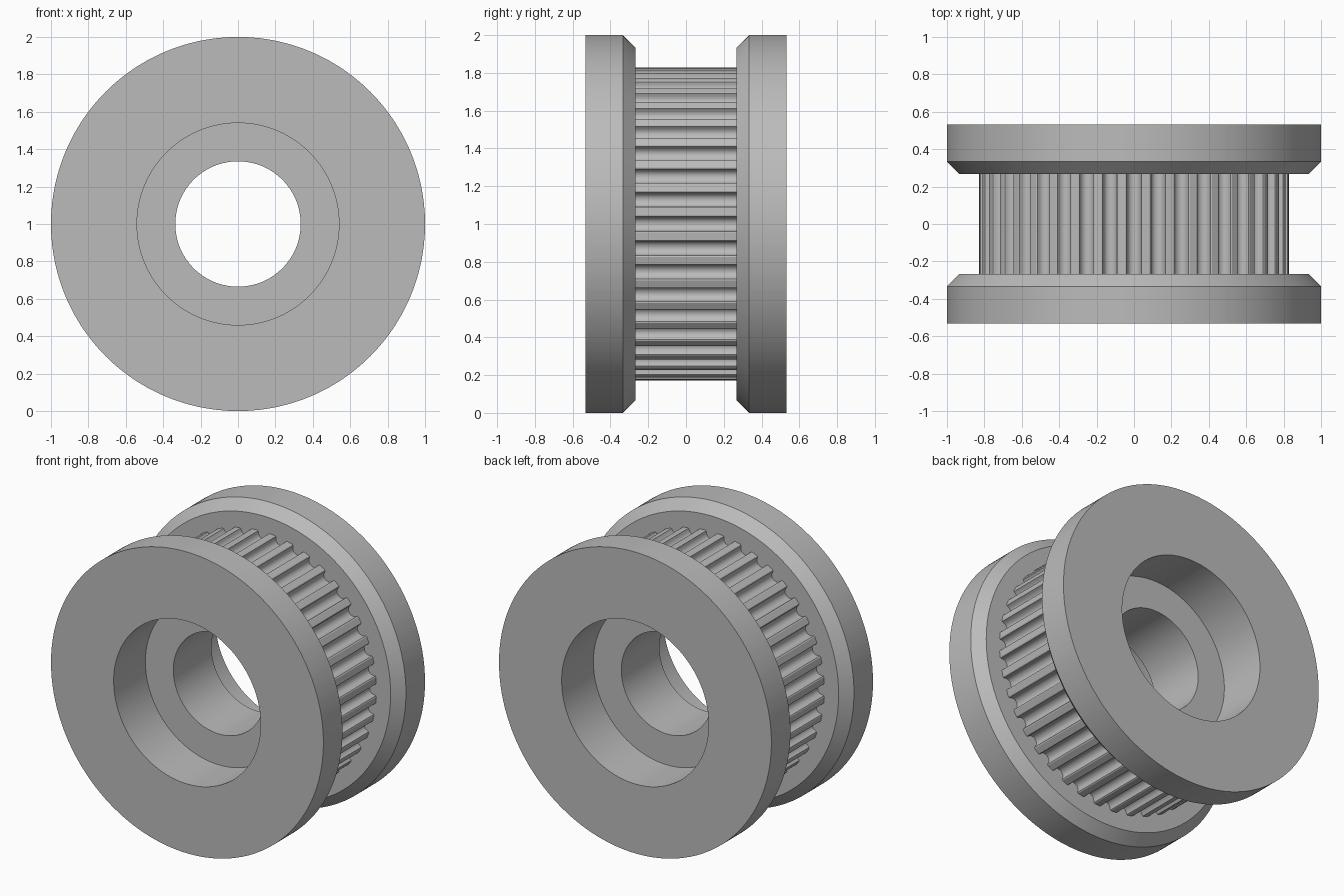
import bpy
import bmesh
import math

cube = bpy.data.objects.get("Cube")
if cube:
    bpy.data.objects.remove(cube, do_unlink=True)

TEETH = 40
OUTER = 0.83          # radius at tooth tips
RIM, BEVEL = 1.0, 0.934
BORE, RECESS = 0.335, 0.54

# Half of one rounded groove: sideways offset and depth below the tips
HALF_GROOVE = [(0.046, 0), (0.039, 0.004), (0.0365, 0.018), (0.031, 0.034),
               (0.018, 0.046), (0, 0.05)]
GROOVE = [(-x, d) for x, d in HALF_GROOVE] + [(x, d) for x, d in HALF_GROOVE[-2::-1]]

# Angle and toothed radius of every step around the wheel
steps = []
for i in range(TEETH):
    centre = math.tau * i / TEETH
    for x, depth in GROOVE:
        r = OUTER - depth
        steps.append((centre + math.asin(x / r), r))

# Cross-section of the front half, from bore to teeth; None means toothed radius
half = [(BORE, -0.2), (RECESS, -0.2), (RECESS, -0.533), (RIM, -0.533),
        (RIM, -0.333), (BEVEL, -0.267), (None, -0.267)]
profile = half + [(r, -y) for r, y in reversed(half)]


def ring(bm, radius, y):
    """One loop of vertices around the axle."""
    return [bm.verts.new(((radius or r) * math.sin(a), y, 1 + (radius or r) * math.cos(a)))
            for a, r in steps]


# Pulley body: the closed section swept round the axle
bm = bmesh.new()
rings = [ring(bm, r, y) for r, y in profile]
count = len(steps)
for k, a in enumerate(rings):
    b = rings[(k + 1) % len(rings)]
    for i in range(count):
        j = (i + 1) % count
        bm.faces.new((a[i], a[j], b[j], b[i]))
bmesh.ops.recalc_face_normals(bm, faces=bm.faces)
mesh = bpy.data.meshes.new("toothed_pulley")
bm.to_mesh(mesh)
bm.free()
pulley = bpy.data.objects.new("toothed_pulley", mesh)
bpy.context.collection.objects.link(pulley)

# Plain grey metal
grey = bpy.data.materials.new("plain_grey")
grey.use_nodes = True
colour = (0.5, 0.5, 0.5, 1)
grey.diffuse_color = colour
grey.node_tree.nodes["Principled BSDF"].inputs["Base Color"].default_value = colour
mesh.materials.append(grey)

# Smooth round walls, sharp rims
bpy.ops.object.select_all(action="DESELECT")
pulley.select_set(True)
bpy.context.view_layer.objects.active = pulley
bpy.ops.object.shade_smooth_by_angle(angle=math.radians(30))
